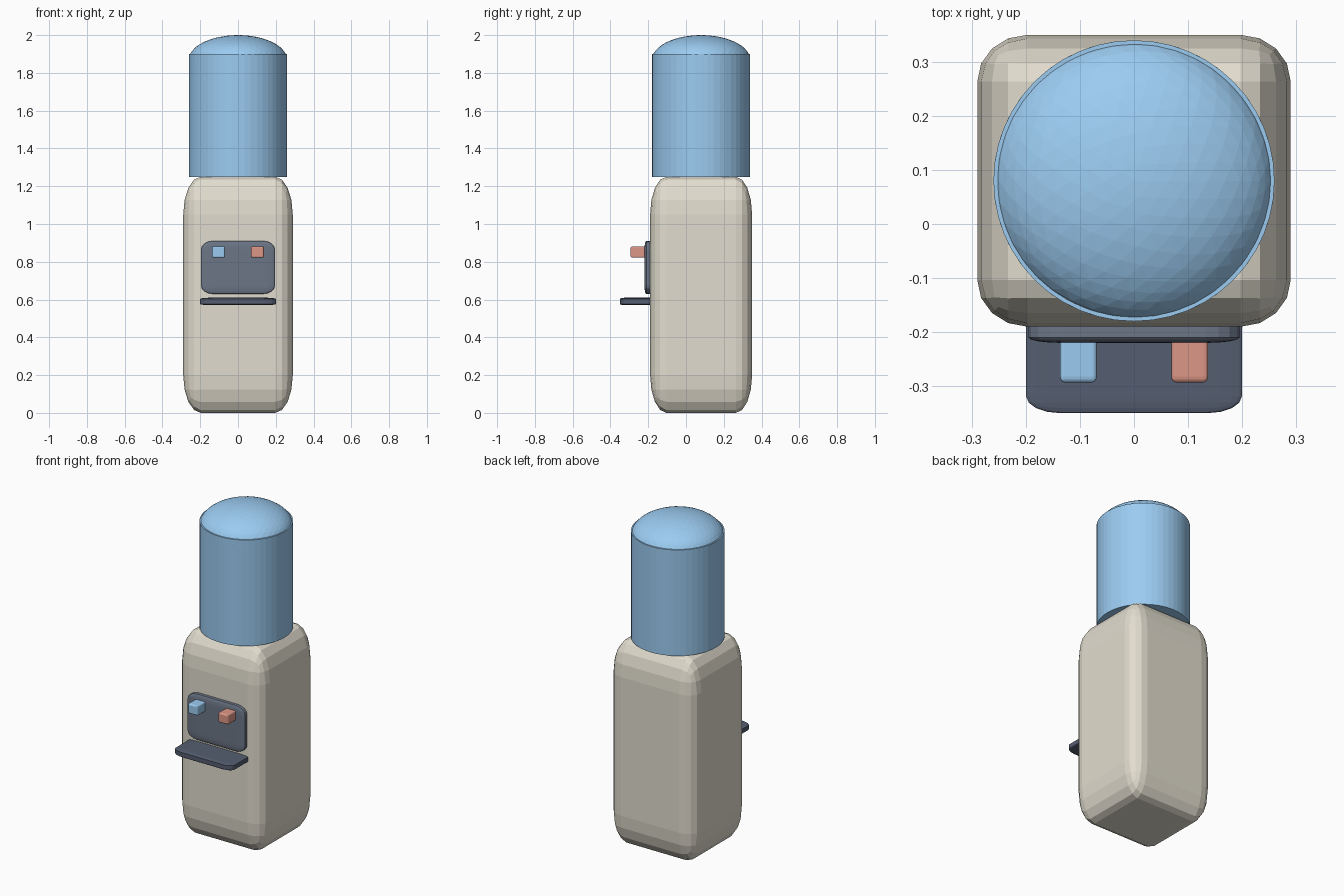
import bpy
import bmesh
from mathutils import Matrix, Vector

if "Cube" in bpy.data.objects:
    bpy.data.objects.remove(bpy.data.objects["Cube"])


def material(name, rgb):
    m = bpy.data.materials.new(name)
    m.diffuse_color = (*rgb, 1)
    m.use_nodes = True
    m.node_tree.nodes["Principled BSDF"].inputs["Base Color"].default_value = m.diffuse_color
    return m


BEIGE = material("beige", (0.76, 0.72, 0.62))
BLUE = material("water_blue", (0.33, 0.60, 0.88))
SLATE = material("slate", (0.15, 0.18, 0.24))
DARK = material("dark_slate", (0.09, 0.11, 0.16))
RED = material("hot_red", (0.72, 0.31, 0.24))


def finish(name, bm, mat):
    mesh = bpy.data.meshes.new(name)
    bm.to_mesh(mesh)
    bm.free()
    obj = bpy.data.objects.new(name, mesh)
    bpy.context.collection.objects.link(obj)
    mesh.materials.append(mat)
    return obj


def rounded_box(name, lo, hi, mat, round_frac=0.16, segments=4):
    """Bevel a unit cube, then stretch it, so the rounding follows the proportions."""
    lo, hi = Vector(lo), Vector(hi)
    bm = bmesh.new()
    bmesh.ops.create_cube(bm, size=1)
    bmesh.ops.bevel(bm, geom=bm.edges[:], offset=round_frac, segments=segments,
                    profile=0.5, affect='EDGES')
    bmesh.ops.scale(bm, vec=hi - lo, verts=bm.verts)
    bmesh.ops.translate(bm, vec=(lo + hi) / 2, verts=bm.verts)
    return finish(name, bm, mat)


# Dispenser cabinet
rounded_box("cabinet", (-0.29, -0.19, 0), (0.29, 0.35, 1.25), BEIGE)

# Water bottle barrel and its domed end
bm = bmesh.new()
bmesh.ops.create_cone(bm, cap_ends=True, segments=48, radius1=0.26, radius2=0.26,
                      depth=0.65, matrix=Matrix.Translation((0, 0.08, 1.575)))
finish("bottle", bm, BLUE)

bm = bmesh.new()
bmesh.ops.create_icosphere(bm, subdivisions=4, radius=0.26)
bmesh.ops.scale(bm, vec=(1, 1, 0.5), verts=bm.verts)
bmesh.ops.translate(bm, vec=(0, 0.08, 1.87), verts=bm.verts)
finish("bottle_dome", bm, BLUE)

# Tap panel and drip tray
rounded_box("tap_panel", (-0.195, -0.22, 0.63), (0.195, -0.16, 0.91), SLATE)
rounded_box("drip_tray", (-0.20, -0.35, 0.57), (0.20, -0.15, 0.61), DARK)

# Cold and hot taps
for name, x, mat in (("cold_tap", -0.103, BLUE), ("hot_tap", 0.103, RED)):
    rounded_box(name, (x - 0.034, -0.293, 0.822), (x + 0.034, -0.203, 0.882), mat, 0.12, 3)
